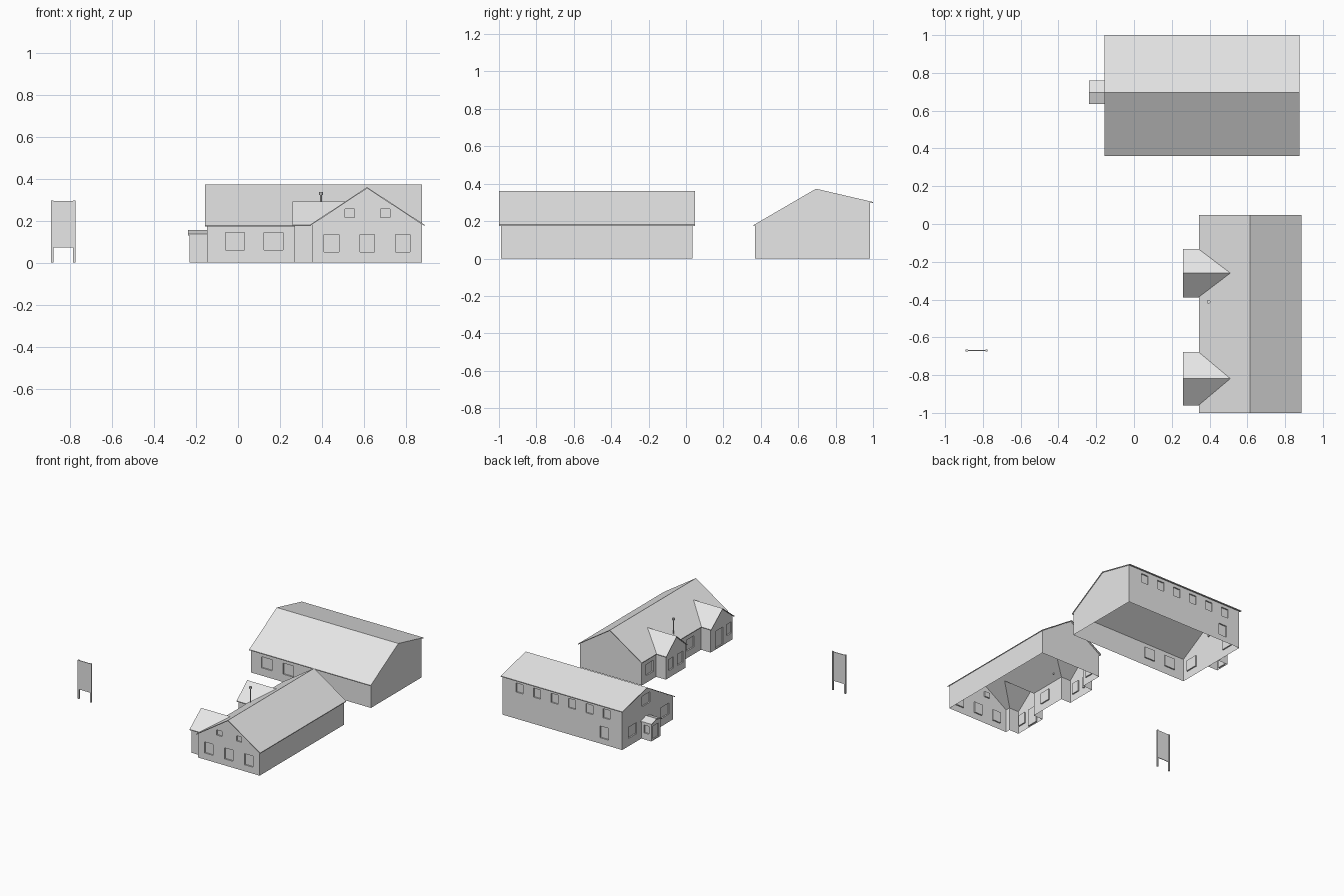
import bpy
import bmesh

cube = bpy.data.objects.get("Cube")
if cube:
    bpy.data.objects.remove(cube, do_unlink=True)

grey = bpy.data.materials.new("plain_grey")
grey.use_nodes = True
grey.diffuse_color = (0.8, 0.8, 0.8, 1)
grey.node_tree.nodes["Principled BSDF"].inputs["Base Color"].default_value = (0.8, 0.8, 0.8, 1)
T = 0.006      # roof thickness
DEPTH = 0.01   # window recess


def finish(name, bm):
    bmesh.ops.recalc_face_normals(bm, faces=bm.faces)
    me = bpy.data.meshes.new(name)
    bm.to_mesh(me)
    bm.free()
    me.materials.append(grey)
    ob = bpy.data.objects.new(name, me)
    bpy.context.collection.objects.link(ob)
    return ob


def prism(name, pts, axis, a, b):
    """Extrude a (u, z) profile along x or y from a to b."""
    bm = bmesh.new()
    place = (lambda u, z, s: (s, u, z)) if axis == "x" else (lambda u, z, s: (u, s, z))
    rings = [[bm.verts.new(place(u, z, s)) for u, z in pts] for s in (a, b)]
    n = len(pts)
    bm.faces.new(rings[0])
    bm.faces.new(rings[1])
    for i in range(n):
        j = (i + 1) % n
        bm.faces.new((rings[0][i], rings[0][j], rings[1][j], rings[1][i]))
    return finish(name, bm)


def boxes(name, sizes):
    """Several boxes in one mesh, each (x0, x1, y0, y1, z0, z1)."""
    bm = bmesh.new()
    for x0, x1, y0, y1, z0, z1 in sizes:
        vs = bmesh.ops.create_cube(bm, size=1)["verts"]
        for v in vs:
            v.co = (x1 if v.co.x > 0 else x0, y1 if v.co.y > 0 else y0, z1 if v.co.z > 0 else z0)
    return finish(name, bm)


def boolean(ob, other, op):
    other.hide_render = True
    mod = ob.modifiers.new("cut", "BOOLEAN")
    mod.operation, mod.solver, mod.object = op, "EXACT", other
    bpy.context.view_layer.update()
    me = bpy.data.meshes.new_from_object(ob.evaluated_get(bpy.context.evaluated_depsgraph_get()))
    ob.modifiers.clear()
    ob.data = me
    me.materials.clear()
    me.materials.append(grey)
    for p in me.polygons:
        p.material_index = 0
    bpy.data.objects.remove(other, do_unlink=True)


def chevron(roof):
    """Thin roof section from its eave, ridge, eave points."""
    return list(roof) + [(u, z - T) for u, z in reversed(roof)]


def gable(roof, u0, u1):
    """Wall section that meets the underside of the roof."""
    (a, za), (r, zr), (b, zb) = roof
    z0 = za + (zr - za) * (u0 - a) / (r - a) - T
    z1 = zb + (zr - zb) * (b - u1) / (b - r) - T
    return [(u0, 0), (u0, z0), (r, zr - T), (u1, z1), (u1, 0)]


def window(axis, face, u0, u1, z0, z1):
    lo, hi = face - DEPTH, face + DEPTH
    return (lo, hi, u0, u1, z0, z1) if axis == "x" else (u0, u1, lo, hi, z0, z1)


def hollow(ob):
    """Drop the floor and the sloping tops, leaving the wall shell."""
    bm = bmesh.new()
    bm.from_mesh(ob.data)
    bm.normal_update()
    gone = [f for f in bm.faces if 0.2 < f.normal.z < 0.985
            or (f.normal.z < -0.9 and f.calc_center_median().z < 0.001)]
    bmesh.ops.delete(bm, geom=gone, context="FACES")
    bm.to_mesh(ob.data)
    bm.free()


# Long house with two gabled bays on its right side
house = [(0.343, 0.181), (0.615, 0.36), (0.888, 0.181)]
HX0, HX1, HY0, HY1 = 0.352, 0.877, -0.99, 0.035
BAY_X = 0.27
bays = [(-0.388, -0.132), (-0.96, -0.677)]
house_walls = prism("house_walls", gable(house, HX0, HX1), "y", HY0, HY1)
house_roof = prism("house_roof", chevron(house), "y", -1.0, 0.047)
for i, (y0, y1) in enumerate(bays, 1):
    bay = [(y0, 0.18), ((y0 + y1) / 2, 0.291), (y1, 0.18)]
    section = gable(bay, y0 + 0.008, y1 - 0.008)
    boolean(house_walls, prism("bay_walls", section, "x", BAY_X, 0.56), "UNION")
    boolean(house_roof, prism("bay_hole", section, "x", 0.3, 0.56), "DIFFERENCE")
    bay_roof = prism(f"bay_roof_{i}", chevron(bay), "x", 0.26, 0.56)
    under = house + [(house[2][0], 0), (house[0][0], 0)]
    boolean(bay_roof, prism("house_core", under, "y", -1.1, 0.1), "DIFFERENCE")

cuts = [window("y", HY0, x, x + 0.07, 0.05, 0.135) for x in (0.41, 0.58, 0.75)]
cuts += [window("y", HY0, x, x + 0.045, 0.215, 0.255) for x in (0.51, 0.68)]
cuts += [window("x", HX0, y, y + 0.09, 0.055, 0.14) for y in (-0.105, -0.6)]
cuts += [window("x", BAY_X, y, y + 0.065, 0.055, 0.14) for y in (-0.235, -0.35, -0.94)]
cuts += [window("x", BAY_X, -0.835, -0.745, 0.008, 0.14)]
boolean(house_walls, boxes("house_openings", cuts), "DIFFERENCE")
hollow(house_walls)

# Vent pipe with cap on the house roof
for name, r, z0, z1 in (("vent_pipe", 0.005, 0.2, 0.325), ("vent_cap", 0.01, 0.322, 0.336)):
    bpy.ops.mesh.primitive_cylinder_add(vertices=8, radius=r, depth=z1 - z0,
                                        location=(0.395, -0.412, (z0 + z1) / 2))
    bpy.context.object.name = name
    bpy.context.object.data.materials.append(grey)

# Barn with uneven eaves
barn = [(0.36, 0.178), (0.695, 0.373), (1.0, 0.302)]
BX0, BX1, BY0, BY1 = -0.147, 0.872, 0.37, 0.985
barn_walls = prism("barn_walls", gable(barn, BY0, BY1), "x", BX0, BX1)
prism("barn_roof", chevron(barn), "x", -0.157, 0.877)
cuts = [window("y", BY0, x, x + 0.09, 0.06, 0.145) for x in (-0.06, 0.125)]
cuts += [window("y", BY1, 0.695 - 0.148 * i, 0.755 - 0.148 * i, 0.205, 0.275) for i in range(6)]
cuts += [window("y", BY1, -0.03, 0.04, 0.045, 0.135)]
cuts += [window("x", BX0, y, y + 0.1, 0.06, 0.145) for y in (0.415, 0.81)]
cuts += [window("x", BX0, 0.645, 0.745, 0.24, 0.32)]
boolean(barn_walls, boxes("barn_openings", cuts), "DIFFERENCE")
hollow(barn_walls)

# Entrance porch on the barn end
porch = [(0.635, 0.136), (0.697, 0.156), (0.76, 0.136)]
porch_walls = prism("porch_walls", gable(porch, 0.642, 0.753), "x", -0.232, BX0)
prism("porch_roof", chevron(porch), "x", -0.239, BX0)
cuts = [window("x", -0.232, 0.665, 0.73, 0.008, 0.11), window("y", 0.753, -0.212, -0.172, 0.05, 0.11)]
boolean(porch_walls, boxes("porch_openings", cuts), "DIFFERENCE")
hollow(porch_walls)

# Free-standing sign on two posts
boxes("sign_posts", [(x, x + 0.011, -0.676, -0.665, 0, 0.297) for x in (-0.891, -0.786)])
boxes("sign_panel", [(-0.88, -0.786, -0.673, -0.668, 0.072, 0.295)])
